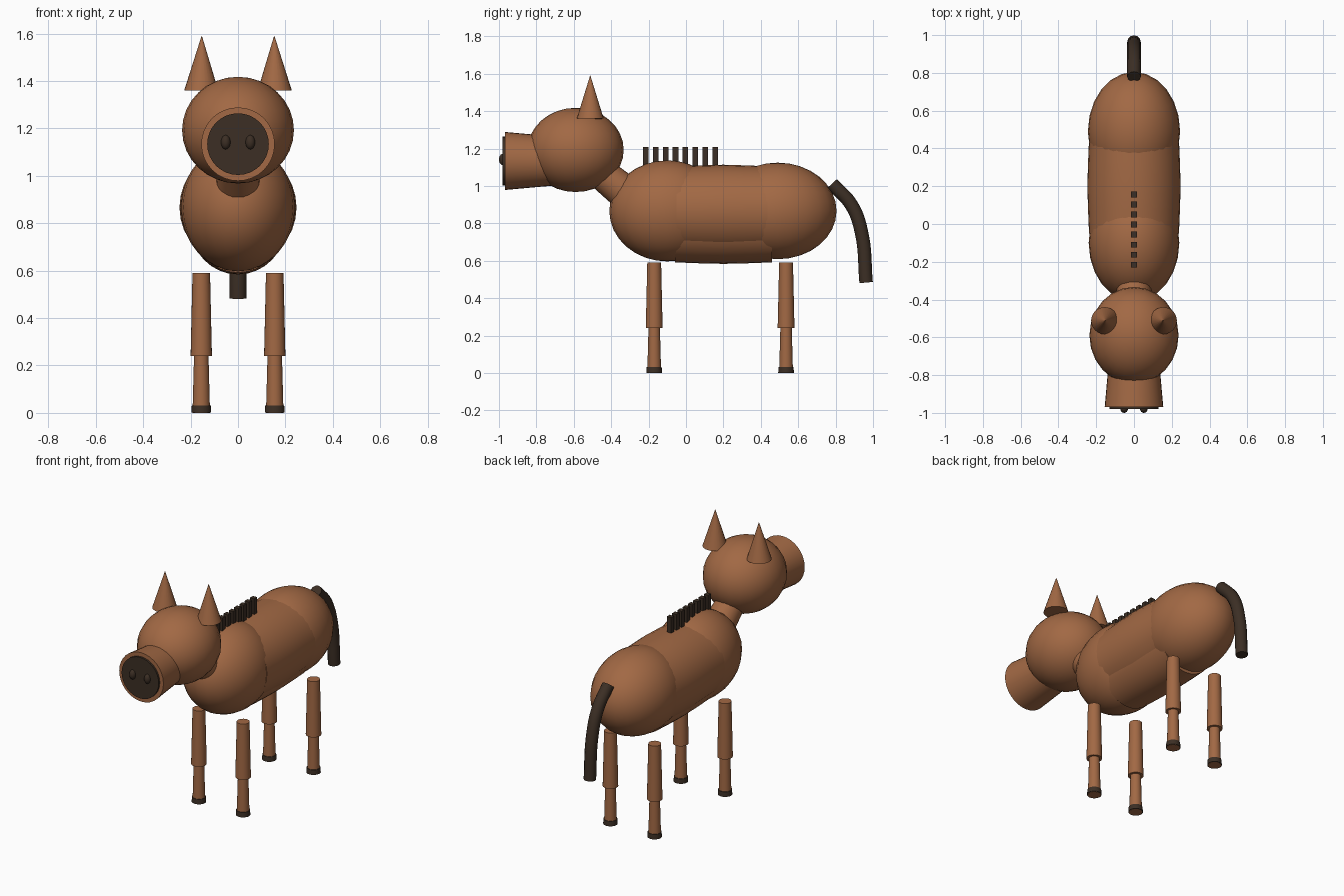
import bpy, bmesh, math
from mathutils import Vector, Matrix

if "Cube" in bpy.data.objects:
    bpy.data.objects.remove(bpy.data.objects["Cube"], do_unlink=True)


def material(name, rgb):
    m = bpy.data.materials.new(name)
    m.use_nodes = True
    m.diffuse_color = (*rgb, 1)
    bsdf = m.node_tree.nodes["Principled BSDF"]
    bsdf.inputs["Base Color"].default_value = (*rgb, 1)
    bsdf.inputs["Roughness"].default_value = 0.7
    return m


BROWN = material("chestnut_brown", (0.36, 0.14, 0.058))
DARK = material("dark_brown", (0.045, 0.028, 0.018))


def finish(name, bm, mat, smooth=True):
    bmesh.ops.recalc_face_normals(bm, faces=bm.faces)
    mesh = bpy.data.meshes.new(name)
    bm.to_mesh(mesh)
    bm.free()
    if smooth:
        mesh.shade_smooth()
        mesh.set_sharp_from_angle(angle=math.radians(40))
    mesh.materials.append(mat)
    obj = bpy.data.objects.new(name, mesh)
    bpy.context.collection.objects.link(obj)
    return obj


def ellipsoid(name, center, radii, mat=BROWN, seg=24):
    # poles lie along the body's length
    bm = bmesh.new()
    bmesh.ops.create_uvsphere(bm, u_segments=seg, v_segments=seg // 2 + 4, radius=1)
    m = Matrix.Translation(center) @ Matrix.Diagonal((*radii, 1))
    bmesh.ops.transform(bm, matrix=m, verts=bm.verts)
    return finish(name, bm, mat)


def cone(name, start, end, r1, r2, mat=BROWN, seg=24):
    a, b = Vector(start), Vector(end)
    bm = bmesh.new()
    bmesh.ops.create_cone(bm, cap_ends=True, segments=seg, radius1=r1, radius2=r2,
                          depth=(b - a).length)
    m = Matrix.Translation((a + b) / 2) @ (b - a).to_track_quat("Z", "Y").to_matrix().to_4x4()
    bmesh.ops.transform(bm, matrix=m, verts=bm.verts)
    return finish(name, bm, mat)


def barrel(name, profile, z, x_scale, z_scale, seg=32):
    # elliptical rings along y, capped at both ends
    bm = bmesh.new()
    rings = []
    for y, r in profile:
        angles = [2 * math.pi * i / seg for i in range(seg)]
        rings.append([bm.verts.new((r * x_scale * math.cos(t), y, z + r * z_scale * math.sin(t)))
                      for t in angles])
    for a, b in zip(rings, rings[1:]):
        for i in range(seg):
            j = (i + 1) % seg
            bm.faces.new((a[i], a[j], b[j], b[i]))
    bm.faces.new(rings[0])
    bm.faces.new(rings[-1])
    return finish(name, bm, BROWN)


# Torso
ellipsoid("chest", (0, -0.1, 0.867), (0.24, 0.31, 0.27))
ellipsoid("rump", (0, 0.49, 0.867), (0.244, 0.315, 0.258))
barrel("barrel_body", [(-0.05, 0.238), (0.07, 0.243), (0.2, 0.247), (0.33, 0.243), (0.45, 0.238)],
       0.867, 1, 1)
barrel("belly", [(-0.06, 0.208), (0.07, 0.213), (0.2, 0.216), (0.33, 0.213), (0.46, 0.208)],
       0.8, 0.95, 1)

# Neck, head and muzzle
cone("neck", (0, -0.22, 0.88), (0, -0.53, 1.13), 0.1, 0.08)
ellipsoid("head", (0, -0.59, 1.193), (0.236, 0.257, 0.225))
cone("muzzle", (0, -0.6, 1.134), (0, -0.968, 1.134), 0.122, 0.155, seg=32)
cone("nose", (0, -0.965, 1.134), (0, -0.98, 1.134), 0.13, 0.13, DARK, 32)

# Paired features
for side, s in (("left", 1), ("right", -1)):
    ellipsoid(f"nostril_{side}", (s * 0.052, -0.98, 1.142), (0.02, 0.02, 0.03), DARK, 16)
    cone(f"ear_{side}", (s * 0.155, -0.512, 1.36), (s * 0.153, -0.512, 1.59), 0.072, 0.001)
    for end, y in (("front", -0.17), ("hind", 0.535)):
        x = s * 0.155
        tag = f"{end}_{side}"
        cone(f"upper_leg_{tag}", (x, y, 0.24), (x, y, 0.59), 0.045, 0.037)
        cone(f"lower_leg_{tag}", (x, y, 0), (x, y, 0.26), 0.037, 0.03)
        cone(f"hoof_{tag}", (x, y, 0.001), (x, y, 0.032), 0.042, 0.04, DARK)

# Mane tufts along the back
for i in range(8):
    bm = bmesh.new()
    bmesh.ops.create_cube(bm, size=1)
    m = Matrix.Translation((0, -0.215 + 0.053 * i, 1.145)) @ Matrix.Diagonal((0.03, 0.03, 0.13, 1))
    bmesh.ops.transform(bm, matrix=m, verts=bm.verts)
    finish(f"mane_tuft_{i + 1}", bm, DARK, smooth=False)

# Tail: a bevelled curve hanging from the rump
curve = bpy.data.curves.new("tail", "CURVE")
curve.dimensions = "3D"
curve.bevel_depth = 0.036
curve.bevel_resolution = 4
curve.resolution_u = 8
curve.use_fill_caps = True
path = [(0.78, 1.012), (0.885, 0.898), (0.938, 0.754), (0.963, 0.484)]
spline = curve.splines.new("BEZIER")
spline.bezier_points.add(len(path) - 1)
for p, (y, z) in zip(spline.bezier_points, path):
    p.co = (0, y, z)
    p.handle_left_type = p.handle_right_type = "AUTO"
curve.materials.append(DARK)
tail = bpy.data.objects.new("tail", curve)
bpy.context.collection.objects.link(tail)
